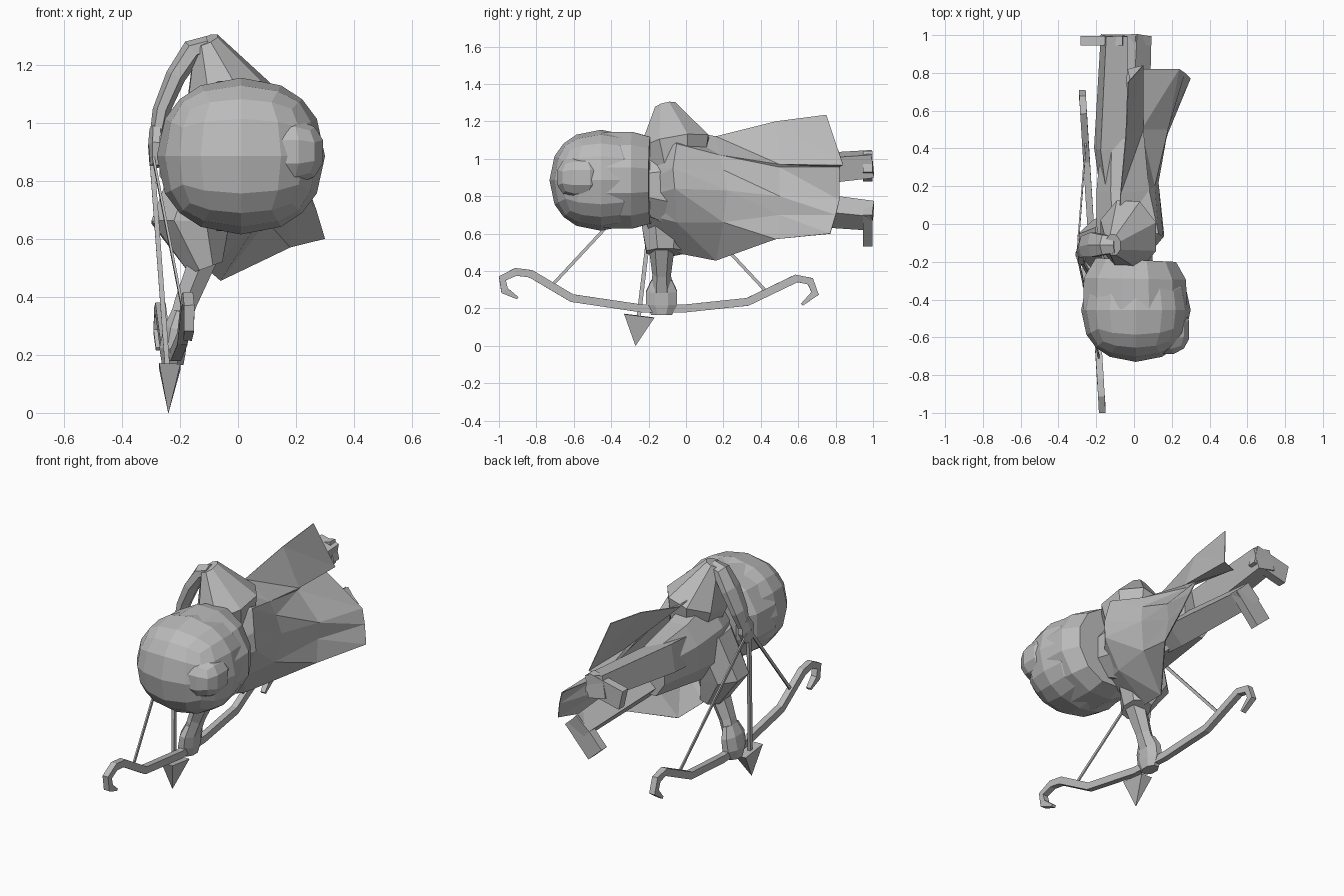
import bpy
import bmesh
import math
from mathutils import Vector

default_cube = bpy.data.objects.get("Cube")
if default_cube:
    bpy.data.objects.remove(default_cube, do_unlink=True)

# Single plain material
stone_grey = bpy.data.materials.new("stone_grey")
stone_grey.use_nodes = True
grey = (0.5, 0.5, 0.5, 1.0)
stone_grey.diffuse_color = grey
stone_grey.node_tree.nodes["Principled BSDF"].inputs["Base Color"].default_value = grey


def add_object(name, mesh_builder):
    """Turn a finished bmesh into a flat shaded scene object."""
    bmesh.ops.recalc_face_normals(mesh_builder, faces=mesh_builder.faces)
    mesh = bpy.data.meshes.new(name)
    mesh_builder.to_mesh(mesh)
    mesh_builder.free()
    mesh.materials.append(stone_grey)
    obj = bpy.data.objects.new(name, mesh)
    bpy.context.collection.objects.link(obj)
    return obj


def tube(name, path, radii, sides=8, side_axis=(1, 0, 0), roll=0.0):
    """Sweep an elliptical polygon along a path; radii are (side, up) pairs."""
    builder = bmesh.new()
    points = [Vector(p) for p in path]
    if not isinstance(radii, list):
        radii = [radii] * len(points)
    rings = []
    for i, point in enumerate(points):
        before = points[max(i - 1, 0)]
        after = points[min(i + 1, len(points) - 1)]
        tangent = (after - before).normalized()
        side = Vector(side_axis)
        side = (side - tangent * side.dot(tangent)).normalized()
        up = tangent.cross(side)
        # Roll turns the whole section, so a flat section keeps its shape
        side, up = (side * math.cos(roll) + up * math.sin(roll),
                    up * math.cos(roll) - side * math.sin(roll))
        side_radius, up_radius = radii[i]
        ring = []
        for k in range(sides):
            angle = 2 * math.pi * (k + 0.5) / sides
            offset = side * math.cos(angle) * side_radius + up * math.sin(angle) * up_radius
            ring.append(builder.verts.new(point + offset))
        rings.append(ring)
    for lower, upper in zip(rings, rings[1:]):
        for k in range(sides):
            n = (k + 1) % sides
            builder.faces.new((lower[k], lower[n], upper[n], upper[k]))
    builder.faces.new(rings[0])
    builder.faces.new(rings[-1])
    return add_object(name, builder)


def rounded_block(name, centre, half_size, power, cuts):
    """Cube with a grid on each side, swollen most of the way to a ball."""
    builder = bmesh.new()
    bmesh.ops.create_cube(builder, size=2)
    bmesh.ops.subdivide_edges(builder, edges=builder.edges, cuts=cuts, use_grid_fill=True)
    for vert in builder.verts:
        shaped = [math.copysign(abs(c) ** power, c) for c in vert.co.normalized()]
        vert.co = Vector(c + s * h for c, s, h in zip(centre, shaped, half_size))
    return add_object(name, builder)


# Hood, its folded side and its full lower rim
rounded_block("hood", (0.01, -0.455, 0.885), (0.29, 0.275, 0.27), 0.92, 3)
rounded_block("hood_fold", (0.16, -0.56, 0.9), (0.145, 0.14, 0.12), 0.9, 2)
tube("hood_rim",
     [(0.005, -0.45, 0.885), (0.005, -0.29, 0.885), (0.01, -0.19, 0.885)],
     [(0.285, 0.265), (0.28, 0.268), (0.22, 0.24)], 12)

# Torso and hips
tube("torso",
     [(-0.02, -0.22, 0.86), (-0.05, -0.05, 0.85), (-0.07, 0.18, 0.85), (-0.08, 0.45, 0.85)],
     [(0.13, 0.17), (0.16, 0.24), (0.14, 0.19), (0.1, 0.15)])


def leg(prefix, path, radii, roll):
    """Square leg ending in a flat slab foot that points to the rolled -x side."""
    tube(prefix + "_leg", path, radii, 4, roll=roll)
    toe = Vector((-math.cos(roll), 0, -math.sin(roll)))
    across = Vector((-toe.z, 0, toe.x))
    sole = Vector(path[-1]) - Vector((0, 0.027, 0))
    tube(prefix + "_foot", [sole - toe * 0.058, sole + toe * 0.17],
         (0.082, 0.036), 4, side_axis=across)


leg("upper", [(-0.09, 0.15, 0.88), (-0.125, 0.4, 0.92), (-0.105, 0.998, 0.972)],
    [(0.1, 0.11), (0.1, 0.11), (0.082, 0.09)], math.radians(-13) * -1)
leg("lower", [(-0.05, 0.15, 0.8), (-0.02, 0.4, 0.755), (0.012, 0.998, 0.695)],
    [(0.1, 0.1), (0.1, 0.1), (0.08, 0.08)], math.radians(48))

# Cape: rows run from neck to hem, each from upper edge to lower edge
cape_rows = [
    [(-0.02, -0.2, 1.04), (0.02, -0.21, 0.95), (0.03, -0.22, 0.87), (0.03, -0.22, 0.8),
     (0.0, -0.21, 0.7), (-0.12, -0.2, 0.58)],
    [(-0.08, -0.05, 1.16), (0.13, -0.05, 1.08), (0.155, -0.07, 0.95), (0.16, -0.06, 0.84),
     (0.07, -0.05, 0.66), (-0.1, -0.02, 0.49)],
    [(-0.07, 0.16, 1.12), (0.08, 0.18, 1.02), (0.11, 0.2, 0.94), (0.13, 0.22, 0.83),
     (0.1, 0.2, 0.66), (-0.06, 0.16, 0.455)],
    [(-0.04, 0.48, 1.2), (0.05, 0.5, 0.97), (0.04, 0.5, 0.955), (0.18, 0.5, 0.8),
     (0.17, 0.5, 0.7), (0.18, 0.48, 0.57)],
    [(-0.03, 0.75, 1.235), (0.05, 0.84, 0.965), (-0.03, 0.82, 0.955), (0.24, 0.82, 0.78),
     (0.27, 0.8, 0.7), (0.3, 0.77, 0.6)],
]
builder = bmesh.new()
grid = [[builder.verts.new(p) for p in row] for row in cape_rows]
for row, next_row in zip(grid, grid[1:]):
    for k in range(len(row) - 1):
        quad = (row[k], next_row[k], next_row[k + 1], row[k + 1])
        builder.faces.new((quad[0], quad[1], quad[2]))
        builder.faces.new((quad[0], quad[2], quad[3]))
cape = add_object("cape", builder)
cape.modifiers.new("thickness", "SOLIDIFY").thickness = 0.005

# Drawing arm: wide sleeve, bent forearm and hand on the string
tube("drawing_sleeve",
     [(-0.02, -0.05, 0.95), (-0.03, -0.06, 1.08), (-0.11, -0.11, 1.285)],
     [(0.13, 0.16), (0.165, 0.2), (0.045, 0.06)], 8)
tube("drawing_forearm",
     [(-0.1, -0.11, 1.265), (-0.155, -0.11, 1.25), (-0.215, -0.11, 1.16),
      (-0.265, -0.12, 1.04), (-0.28, -0.14, 0.95)],
     [(0.05, 0.035), (0.06, 0.04), (0.075, 0.035), (0.065, 0.03), (0.045, 0.025)],
     6, side_axis=(0, 1, 0))
tube("drawing_hand", [(-0.28, -0.14, 0.98), (-0.28, -0.16, 0.92), (-0.285, -0.17, 0.85)],
     [(0.04, 0.025), (0.065, 0.03), (0.04, 0.02)], 6, side_axis=(0, 1, 0))

# Bow arm: bell sleeve, forearm and fist
tube("bow_sleeve",
     [(-0.09, -0.08, 0.87), (-0.165, -0.11, 0.65), (-0.11, -0.11, 0.5)],
     [(0.13, 0.15), (0.145, 0.14), (0.065, 0.11)], 8)
tube("bow_forearm", [(-0.12, -0.13, 0.53), (-0.18, -0.13, 0.38), (-0.215, -0.13, 0.27)],
     [(0.055, 0.07), (0.045, 0.05), (0.04, 0.06)], 6)
tube("bow_fist",
     [(-0.2, -0.13, 0.35), (-0.215, -0.13, 0.29), (-0.225, -0.13, 0.22), (-0.225, -0.13, 0.165)],
     [(0.03, 0.06), (0.045, 0.09), (0.05, 0.09), (0.04, 0.06)], 8)

# Bow stave with curled tips; it leans slightly in x along its length
stave = [(-0.9, 0.255), (-0.97, 0.295), (-0.982, 0.36), (-0.91, 0.395), (-0.83, 0.385),
         (-0.61, 0.255), (-0.24, 0.2), (0.0, 0.2), (0.33, 0.235), (0.59, 0.36),
         (0.665, 0.345), (0.69, 0.28), (0.62, 0.22)]


def lean(y):
    return -0.23 - 0.063 * y


thickness = [(0.02, 0.01)] + [(0.025, 0.03)] * (len(stave) - 2) + [(0.02, 0.01)]
tube("bow_stave", [(lean(y), y, z) for y, z in stave], thickness, 4)

# Bow string in two halves, drawn back to the hand
nock = (-0.3, -0.16, 0.92)
for label, y, z in (("head_side", -0.71, 0.33), ("foot_side", 0.42, 0.3)):
    tube("bow_string_" + label, [(lean(y), y, z), nock], (0.006, 0.012), 4)

# Arrow
tube("arrow_shaft", [(-0.242, -0.255, 0.14), nock], (0.012, 0.016), 4)
tube("arrow_head", [(-0.235, -0.25, 0.16), (-0.24, -0.27, 0.0)],
     [(0.052, 0.115), (0.001, 0.001)], 4)
